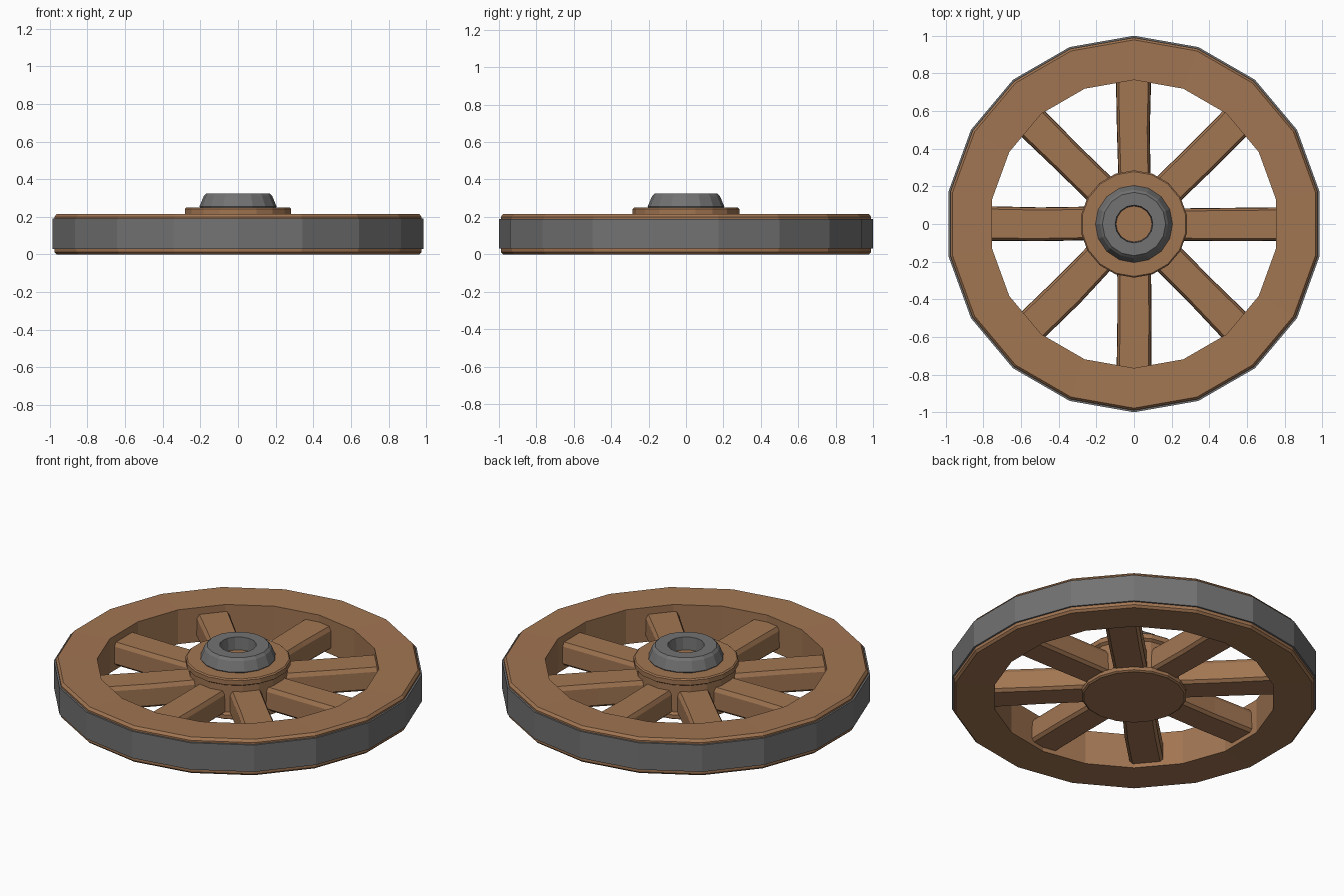
import bpy, bmesh, math, random
from mathutils import Matrix, Vector

if "Cube" in bpy.data.objects:
    bpy.data.objects.remove(bpy.data.objects["Cube"])

random.seed(4)


def material(name, rgb):
    m = bpy.data.materials.new(name)
    m.diffuse_color = (*rgb, 1)
    m.use_nodes = True
    m.node_tree.nodes["Principled BSDF"].inputs["Base Color"].default_value = m.diffuse_color
    return m


wood = material("wood", (0.36, 0.18, 0.085))
iron = material("iron", (0.17, 0.17, 0.17))


def finish(name, bm, mat):
    bmesh.ops.recalc_face_normals(bm, faces=bm.faces)
    me = bpy.data.meshes.new(name)
    bm.to_mesh(me)
    bm.free()
    ob = bpy.data.objects.new(name, me)
    me.materials.append(mat)
    bpy.context.collection.objects.link(ob)
    return ob


def lathe(name, profile, sides, mat, closed=True):
    """Turn an (r, z) profile round z; an open profile gets flat end caps."""
    bm = bmesh.new()
    rings = []
    for r, z in profile:
        ring = []
        for i in range(sides):
            a = math.pi / 2 + 2 * math.pi * i / sides
            ring.append(bm.verts.new((r * math.cos(a), r * math.sin(a), z)))
        rings.append(ring)
    count = len(rings) if closed else len(rings) - 1
    for k in range(count):
        a, b = rings[k], rings[(k + 1) % len(rings)]
        for i in range(sides):
            j = (i + 1) % sides
            bm.faces.new((a[i], a[j], b[j], b[i]))
    if not closed:
        bm.faces.new(rings[0])
        bm.faces.new(rings[-1])
    return finish(name, bm, mat)


# Wooden rim with chamfered outer edges
lathe("rim", [(0.765, 0.005), (0.978, 0.0), (0.99, 0.012), (0.99, 0.2),
              (0.978, 0.215), (0.765, 0.21)], 18, wood)

# Iron tyre around the rim
lathe("tyre", [(0.975, 0.03), (1.0, 0.03), (1.0, 0.19), (0.975, 0.19)], 18, iron)

# Hub with a thin lip at top and bottom
lathe("hub", [(0.275, 0.005), (0.285, 0.012), (0.285, 0.035), (0.268, 0.045),
              (0.268, 0.205), (0.285, 0.215), (0.285, 0.243), (0.278, 0.25)],
      18, wood, closed=False)

# Iron hub cap, open in the middle down to the wood
lathe("hub_cap", [(0.2, 0.245), (0.205, 0.255), (0.182, 0.31), (0.168, 0.325),
                  (0.1, 0.325), (0.095, 0.245)], 16, iron)

# Eight rough-hewn spokes with chamfered long edges
section = [(-0.075, 0.03), (0.075, 0.03), (0.092, 0.045), (0.09, 0.145),
           (0.077, 0.168), (-0.077, 0.168), (-0.09, 0.145), (-0.092, 0.045)]
for n in range(8):
    bm = bmesh.new()
    rings = []
    for x, s in ((0.22, 0.95), (0.5, 0.97), (0.78, 1.0)):
        w = s + random.uniform(-0.03, 0.03)
        shift = random.uniform(-0.004, 0.004)
        rings.append([bm.verts.new((x, y * w + shift, z)) for y, z in section])
    for a, b in zip(rings, rings[1:]):
        for i in range(8):
            j = (i + 1) % 8
            bm.faces.new((a[i], a[j], b[j], b[i]))
    bm.faces.new(rings[0])
    bm.faces.new(rings[-1])
    bm.transform(Matrix.Rotation(n * math.pi / 4, 4, 'Z'))
    finish(f"spoke_{n + 1}", bm, wood)
